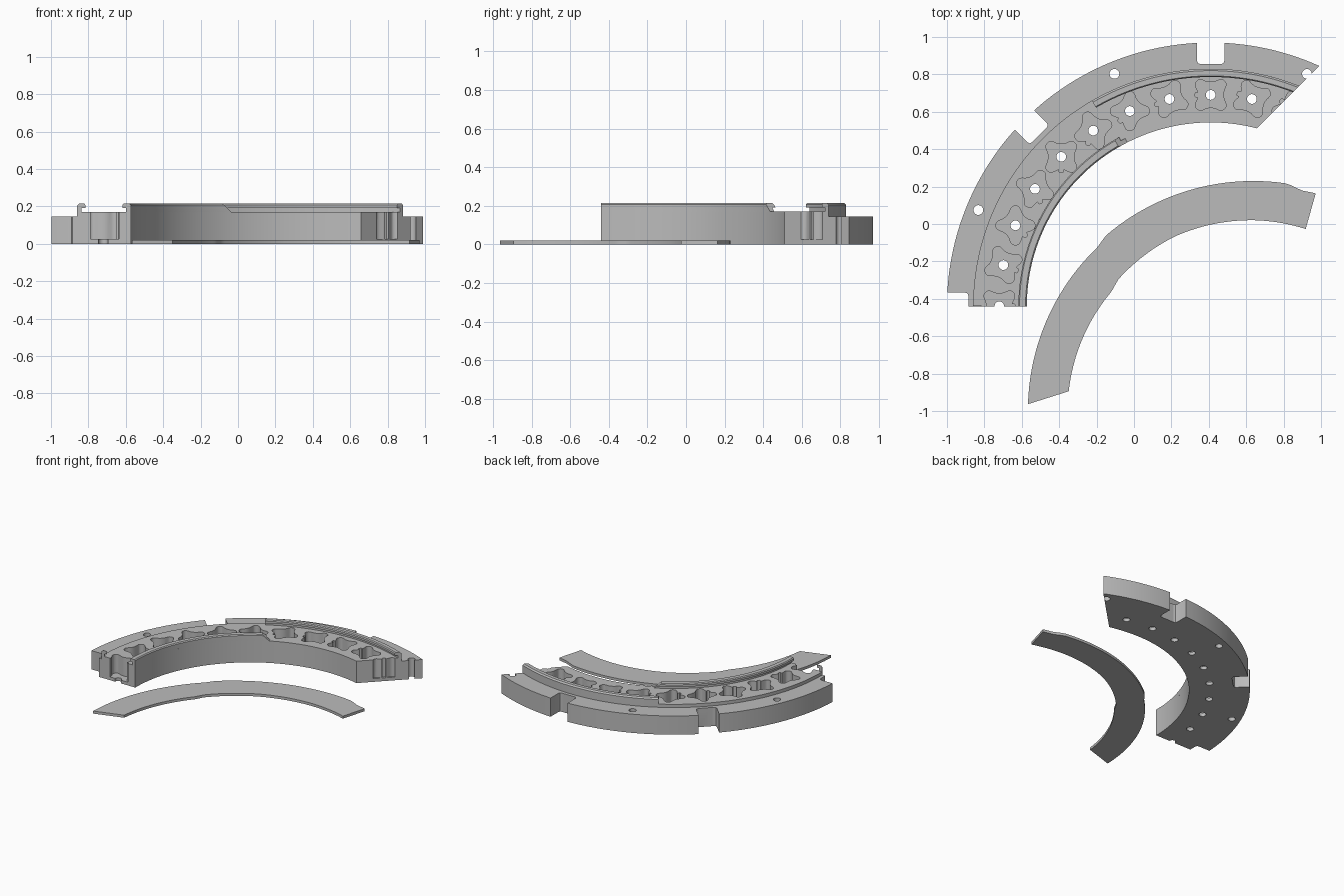
import bpy, bmesh, math
from mathutils import Matrix, Vector

if "Cube" in bpy.data.objects:
    bpy.data.objects.remove(bpy.data.objects["Cube"])

grey = bpy.data.materials.new("plain grey")
grey.diffuse_color = (0.5, 0.5, 0.5, 1)
grey.use_nodes = True
grey.node_tree.nodes["Principled BSDF"].inputs["Base Color"].default_value = grey.diffuse_color
RING = Vector((0.41, -0.44, 0))      # centre of the ring segment
COVER = Vector((0.65, -0.98, 0))     # centre of the loose cover strip


def finish(name, bm):
    bmesh.ops.recalc_face_normals(bm, faces=bm.faces)
    me = bpy.data.meshes.new(name)
    bm.to_mesh(me)
    bm.free()
    me.materials.append(grey)
    ob = bpy.data.objects.new(name, me)
    bpy.context.collection.objects.link(ob)
    return ob


def sweep(name, profile, a0, a1, slant=0, steps=90):
    """Turn an (r, z) profile about the ring centre between two angles."""
    bm = bmesh.new()
    rings = []
    for i in range(steps + 1):
        ring = []
        for r, z in profile:
            start = a0 + slant * (z - 0.17) / 0.045
            a = math.radians(start + (a1 - start) * i / steps)
            ring.append(bm.verts.new(RING + Vector((r * math.cos(a), r * math.sin(a), z))))
        rings.append(ring)
    n = len(profile)
    for p, q in zip(rings, rings[1:]):
        for k in range(n):
            bm.faces.new((p[k], p[(k + 1) % n], q[(k + 1) % n], q[k]))
    bm.faces.new(rings[0])
    bm.faces.new(rings[-1])
    return finish(name, bm)


def prism(bm, pts, z0, z1, mat):
    """Extrude a flat outline, placed by a matrix."""
    lo = [bm.verts.new(mat @ Vector((x, y, z0))) for x, y in pts]
    hi = [bm.verts.new(mat @ Vector((x, y, z1))) for x, y in pts]
    bm.faces.new(lo[::-1])
    bm.faces.new(hi)
    n = len(pts)
    for k in range(n):
        bm.faces.new((lo[k], lo[(k + 1) % n], hi[(k + 1) % n], hi[k]))


def soften(pts):
    """Cut the corners of a closed outline."""
    out = []
    for (ax, ay), (bx, by) in zip(pts, pts[1:] + pts[:1]):
        out += [(.75 * ax + .25 * bx, .75 * ay + .25 * by),
                (.25 * ax + .75 * bx, .25 * ay + .75 * by)]
    return out


def circle(r, n=24):
    return [(r * math.cos(2 * math.pi * i / n), r * math.sin(2 * math.pi * i / n)) for i in range(n)]


def place(r, deg, spin):
    a = math.radians(deg)
    return (Matrix.Translation(RING + Vector((r * math.cos(a), r * math.sin(a), 0)))
            @ Matrix.Rotation(math.radians(spin), 4, 'Z'))


def cut(ob, cutter):
    m = ob.modifiers.new("cut", 'BOOLEAN')
    m.operation = 'DIFFERENCE'
    m.solver = 'EXACT'
    m.object = cutter
    bpy.context.view_layer.objects.active = ob
    bpy.ops.object.modifier_apply(modifier=m.name)


# ring segment body: low outer flange and higher deck
body = sweep("ring_body", [(.983, 0), (1.41, 0), (1.41, .145), (1.27, .145), (1.27, .17), (.983, .17)], 62, 180)

# hooked rims: inner on one half, outer on the other
inner_rim = sweep("inner_rim", [(.983, .168), (1.008, .168), (1.008, .192), (1.028, .192), (1.028, .208),
                                (1.022, .215), (.99, .215), (.983, .208)], 117, 180, 3, 60)
hook = [(1.27, .168), (1.246, .168), (1.246, .192), (1.226, .192), (1.226, .208),
        (1.232, .215), (1.26, .215), (1.27, .205)]
outer_rim = sweep("outer_rim", hook, 62, 120, 0, 60)
end_hook = sweep("end_hook", hook, 179.8, 180, 0, 1)

# pocket outline: four flared corners, waisted sides, one locating notch
quarter = [(.068, -.018), (.068, .018), (.083, .05), (.081, .066), (.066, .081), (.05, .083)]
pocket = []
for k in range(4):
    c, s = ((1, 0), (0, 1), (-1, 0), (0, -1))[k]
    q = list(quarter)
    if k == 2:
        q[1:1] = [(.068, -.012), (.084, -.012), (.084, .012), (.068, .012)]
    pocket += [(x * c - y * s, x * s + y * c) for x, y in q]
pocket = soften(pocket)

# pockets turn twice as fast as their place on the ring; slots open outward
bm = bmesh.new()
for i in range(11):
    a = 67.5 + 11.25 * i
    prism(bm, pocket, .025, .3, place(1.13, a, 2 * (a - 90)))
slot = [(1.5, -.073), (1.5, .073), (1.312, .073), (1.3, .068), (1.295, .056),
        (1.295, -.056), (1.3, -.068), (1.312, -.073)]
for a in (90, 135, 180):
    prism(bm, slot, -.1, .3, place(0, a, a))
pocket_cutter = finish("pocket_cutter", bm)

# through holes in pocket floors and flange
bm = bmesh.new()
for i in range(1, 11):
    prism(bm, circle(.026), -.1, .1, place(1.13, 67.5 + 11.25 * i, 0))
for a in (67.5, 112.5, 157.5):
    prism(bm, circle(.026), -.1, .3, place(1.345, a, 0))
hole_cutter = finish("hole_cutter", bm)

# slanting end
bm = bmesh.new()
prism(bm, [(0, .705), (2, .705), (2, 2.705)], -.2, .5, Matrix.Translation(RING))
end_cutter = finish("end_cutter", bm)

for c in (pocket_cutter, hole_cutter, end_cutter):
    cut(body, c)
cut(outer_rim, end_cutter)
for c in (pocket_cutter, hole_cutter, end_cutter):
    bpy.data.objects.remove(c)


# loose cover strip, stepped in radius along its length
def radius(a, steps):
    for (a0, r0), (a1, r1) in zip(steps, steps[1:]):
        if a <= a1:
            return r0 + (r1 - r0) * (a - a0) / (a1 - a0)
    return steps[-1][1]


def arc(a0, a1, steps, n=90):
    out = []
    for i in range(n + 1):
        a = a0 + (a1 - a0) * i / n
        r = radius(a, steps)
        out.append((r * math.cos(math.radians(a)), r * math.sin(math.radians(a))))
    return out


outer = arc(74.3, 179.2, [(74, 1.188), (78, 1.185), (82, 1.208), (100, 1.212), (131, 1.218), (134.5, 1.203), (180, 1.217)])
inner = arc(175.1, 74.3, [(74, .99), (90, 1.0), (115, 1.01), (137, 1.003), (141, .988), (176, 1.003)])
bm = bmesh.new()
lo = [[bm.verts.new(COVER + Vector((x, y, 0))) for x, y in side] for side in (outer, inner[::-1])]
hi = [[bm.verts.new(v.co + Vector((0, 0, .02))) for v in side] for side in lo]
for k in range(len(outer) - 1):
    for a, b in ((lo[0], lo[1]), (hi[1], hi[0]), (lo[1], hi[1]), (hi[0], lo[0])):
        bm.faces.new((a[k], a[k + 1], b[k + 1], b[k]))
for k in (0, -1):
    bm.faces.new((lo[0][k], lo[1][k], hi[1][k], hi[0][k]))
cover = finish("cover_strip", bm)

# smooth the curved walls, keep edges crisp
bpy.ops.object.select_all(action='DESELECT')
for ob in (body, inner_rim, outer_rim, cover):
    ob.select_set(True)
bpy.context.view_layer.objects.active = body
bpy.ops.object.shade_smooth_by_angle(angle=math.radians(30))
